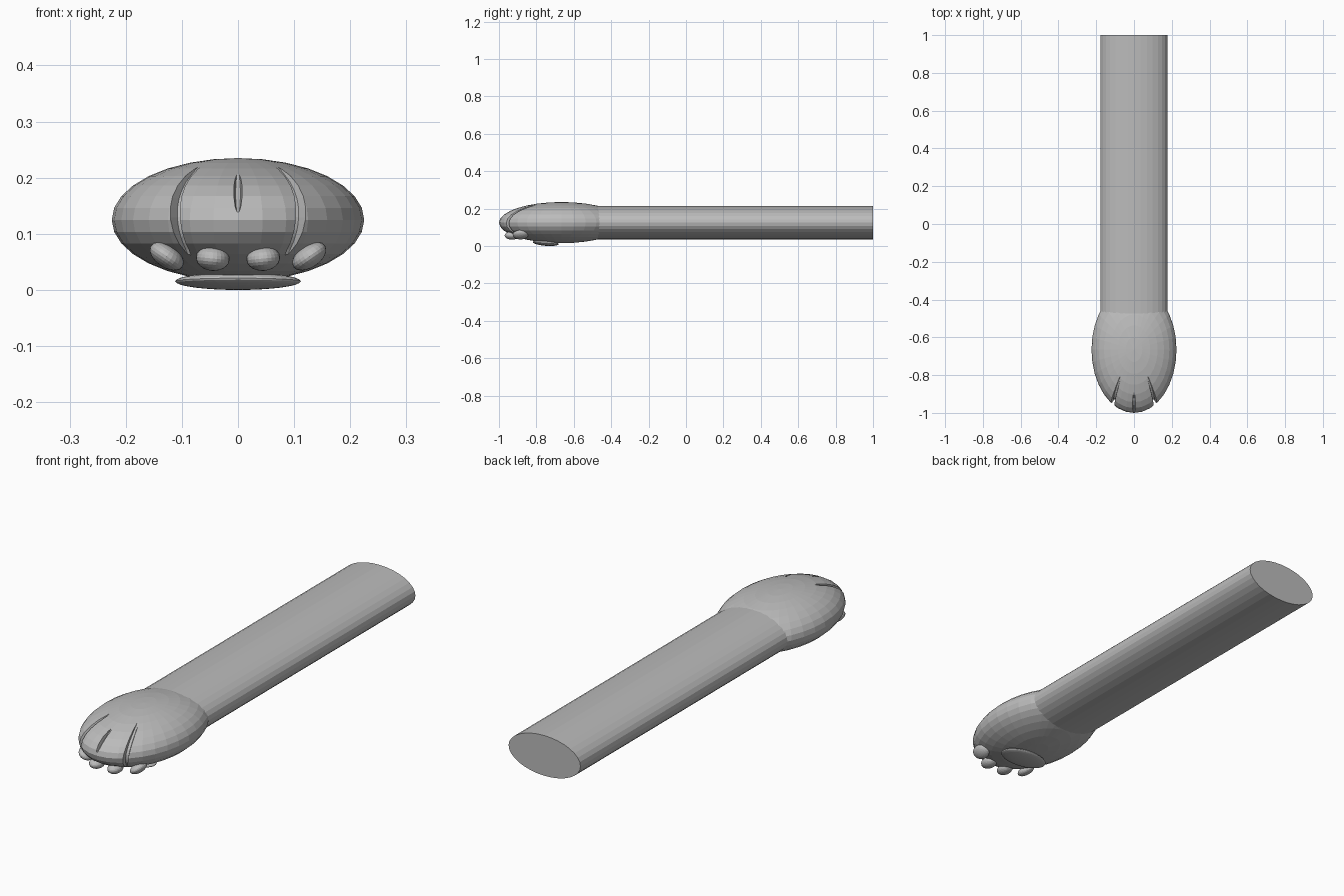
import bpy, bmesh
from math import pi, sin
from mathutils import Vector, Matrix, Euler

cube = bpy.data.objects.get("Cube")
if cube:
    bpy.data.objects.remove(cube, do_unlink=True)

grey = bpy.data.materials.new("plain grey")
grey.use_nodes = True
GREY = (0.5, 0.5, 0.5, 1)
grey.diffuse_color = GREY
grey.node_tree.nodes["Principled BSDF"].inputs["Base Color"].default_value = GREY

CENTRE = Vector((0, -0.665, 0.125))
RADII = Vector((0.225, 0.335, 0.11))


def make_object(name, bm):
    bmesh.ops.recalc_face_normals(bm, faces=bm.faces)
    mesh = bpy.data.meshes.new(name)
    bm.to_mesh(mesh)
    bm.free()
    mesh.materials.append(grey)
    obj = bpy.data.objects.new(name, mesh)
    bpy.context.collection.objects.link(obj)
    return obj


def ellipsoid(name, centre, radii, rotation=(0, 0, 0), segments=32, rings=16):
    bm = bmesh.new()
    matrix = Matrix.LocRotScale(Vector(centre), Euler(rotation), Vector(radii))
    bmesh.ops.create_uvsphere(bm, u_segments=segments, v_segments=rings,
                              radius=1, matrix=matrix)
    return make_object(name, bm)


def groove_cutter(name, directions, width, depth, steps=6):
    """Wedge lofted along the paw surface, shallow at both ends."""
    dirs = [Vector(d).normalized() for d in directions]
    path = [a.slerp(b, i / steps) for a, b in zip(dirs, dirs[1:])
            for i in range(steps)] + [dirs[-1]]
    bm = bmesh.new()
    rows = []
    for i, d in enumerate(path):
        bulge = sin(pi * i / (len(path) - 1)) ** 0.6
        tangent = path[min(i + 1, len(path) - 1)] - path[max(i - 1, 0)]
        side = (d * RADII).cross(tangent * RADII).normalized()
        inner = CENTRE + d * RADII * (1.01 - depth * bulge)
        outer = CENTRE + d * RADII * 1.1
        w = width * (0.4 + 0.6 * bulge)
        points = (inner - side * w * 0.35, inner + side * w * 0.35,
                  outer + side * w, outer - side * w)
        rows.append([bm.verts.new(p) for p in points])
    for a, b in zip(rows, rows[1:]):
        for k in range(4):
            n = (k + 1) % 4
            bm.faces.new((a[k], a[n], b[n], b[k]))
    bm.faces.new(rows[0])
    bm.faces.new(rows[-1][::-1])
    cutter = make_object(name, bm)
    cutter.hide_render = True
    cutter.hide_set(True)
    return cutter


# Leg: long oval cylinder running back from the paw
bm = bmesh.new()
bmesh.ops.create_cone(bm, cap_ends=True, segments=32, radius1=1, radius2=1, depth=1.6,
                      matrix=Matrix.Translation((0, 0.2, 0.125))
                      @ Matrix.Diagonal((0.178, 1, 0.09, 1))
                      @ Matrix.Rotation(pi / 2, 4, 'X'))
make_object("leg", bm)

# Paw with three grooves between the toes
paw = ellipsoid("paw", CENTRE, RADII)
cutters = [groove_cutter("middle_groove_cutter", [(0, -0.66, 0.75), (0, -1, 0.1)], 0.012, 0.09)]
for s, side in ((1, "left"), (-1, "right")):
    cutters.append(groove_cutter(side + "_groove_cutter",
                                 [(s * 0.29, -0.38, 0.86), (s * 0.5, -0.86, 0.05),
                                  (s * 0.38, -0.72, -0.6)], 0.016, 0.1))
for cutter in cutters:
    mod = paw.modifiers.new(cutter.name, 'BOOLEAN')
    mod.operation = 'DIFFERENCE'
    mod.solver = 'EXACT'
    mod.object = cutter

# Pads under the paw
for s, side in ((1, "left"), (-1, "right")):
    ellipsoid(side + "_inner_toe_pad", (s * 0.045, -0.93, 0.056), (0.03, 0.04, 0.022),
              (0, -s * 0.1, 0), 24, 12)
    ellipsoid(side + "_outer_toe_pad", (s * 0.127, -0.885, 0.06), (0.034, 0.042, 0.02),
              (0, -s * 0.6, 0), 24, 12)
ellipsoid("main_pad", (0, -0.75, 0.0155), (0.112, 0.07, 0.0145), (-0.08, 0, 0))
